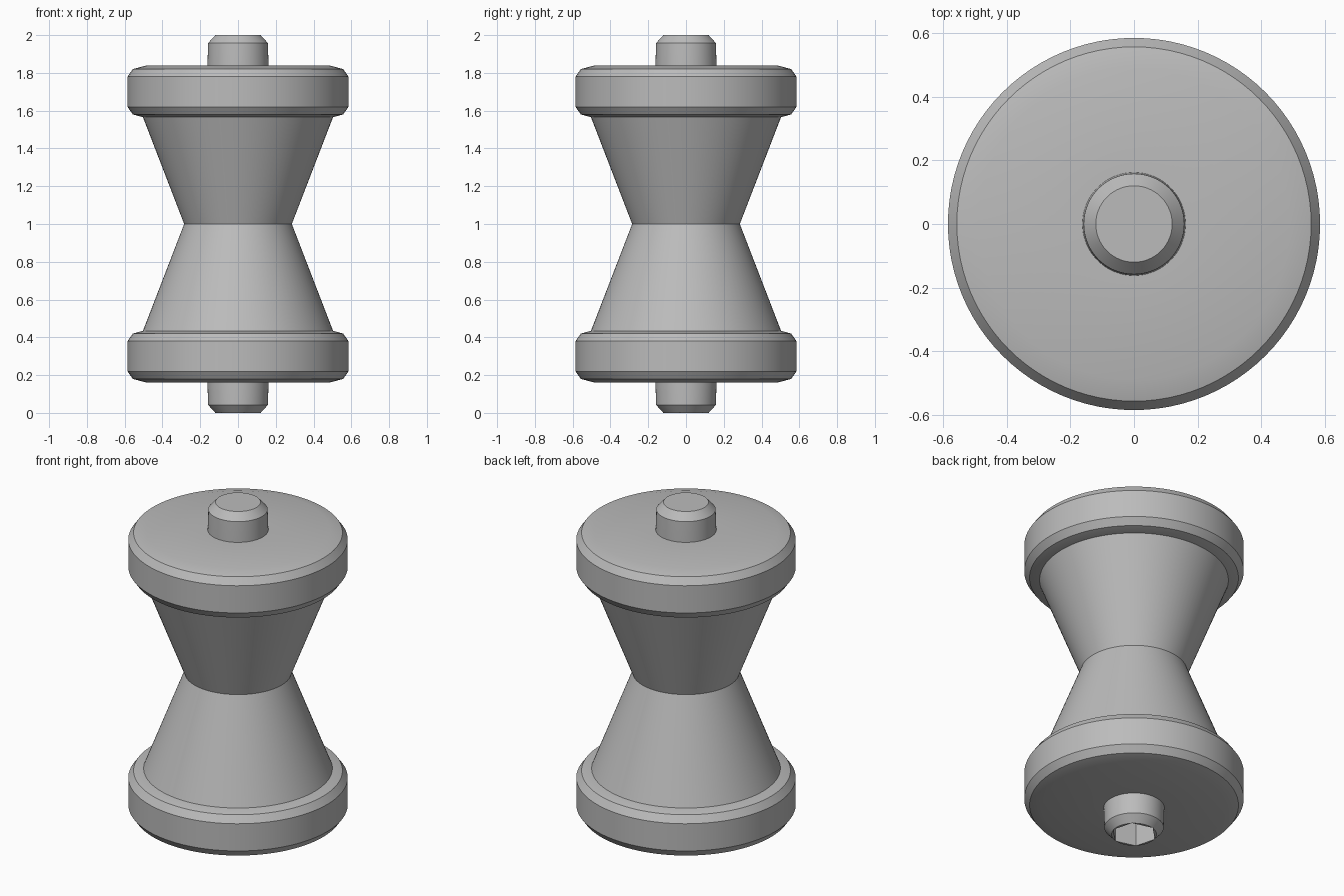
import bpy
import bmesh
from math import cos, sin, radians, tau

cube = bpy.data.objects.get("Cube")
if cube:
    bpy.data.objects.remove(cube, do_unlink=True)

SEGMENTS = 96
MIDDLE = 1.0

grey = bpy.data.materials.new("plain grey")
grey.use_nodes = True
colour = (0.5, 0.5, 0.5, 1)
grey.diffuse_color = colour
grey.node_tree.nodes["Principled BSDF"].inputs["Base Color"].default_value = colour


def lathe(name, profile, closed=False, flip=False, sides=SEGMENTS, turn=0):
    """Spin (radius, z) points about z; flip mirrors them across the waist."""
    bm = bmesh.new()
    rings = []
    for r, z in profile:
        z = 2 * MIDDLE - z if flip else z
        rings.append([bm.verts.new((r * cos(tau * i / sides + turn),
                                    r * sin(tau * i / sides + turn), z))
                      for i in range(sides)])
    pairs = list(zip(rings, rings[1:]))
    if closed:
        pairs.append((rings[-1], rings[0]))
    else:
        bm.faces.new(rings[0])
        bm.faces.new(rings[-1])
    for a, b in pairs:
        for i in range(sides):
            j = (i + 1) % sides
            bm.faces.new((a[i], a[j], b[j], b[i]))
    bmesh.ops.recalc_face_normals(bm, faces=bm.faces)
    mesh = bpy.data.meshes.new(name)
    bm.to_mesh(mesh)
    bm.free()
    mesh.materials.append(grey)
    obj = bpy.data.objects.new(name, mesh)
    bpy.context.collection.objects.link(obj)
    return obj


def activate(obj):
    bpy.ops.object.select_all(action='DESELECT')
    obj.select_set(True)
    bpy.context.view_layer.objects.active = obj


# Profiles of the lower half, as (radius, height)
flange = [(0.15, 0.162), (0.49, 0.162), (0.557, 0.18), (0.585, 0.22),
          (0.585, 0.38), (0.557, 0.42), (0.49, 0.438), (0.15, 0.438)]
pin = [(0.12, 0), (0.158, 0.042), (0.162, 0.162), (0.162, 0.5)]

# Hourglass body between the flanges
parts = [lathe("hourglass_body", [(0.505, 0.43), (0.285, MIDDLE), (0.505, 1.57)])]

# Matching flanges and end pins
for side, flip in (("lower", False), ("upper", True)):
    parts.append(lathe(side + "_flange", flange, closed=True, flip=flip))
    parts.append(lathe(side + "_pin", pin, flip=flip))

# Hexagonal socket in the bottom of the lower pin
cutter = lathe("socket_cutter", [(0.122, -0.1), (0.122, 0.3)], sides=6, turn=radians(45))
cutter.hide_render = True
lower_pin = bpy.data.objects["lower_pin"]
cut = lower_pin.modifiers.new("socket", 'BOOLEAN')
cut.operation = 'DIFFERENCE'
cut.solver = 'EXACT'
cut.object = cutter
activate(lower_pin)
bpy.ops.object.modifier_apply(modifier=cut.name)
bpy.data.objects.remove(cutter, do_unlink=True)

# Smooth round faces, crisp rims
for part in parts:
    activate(part)
    bpy.ops.object.shade_smooth_by_angle(angle=radians(24))
